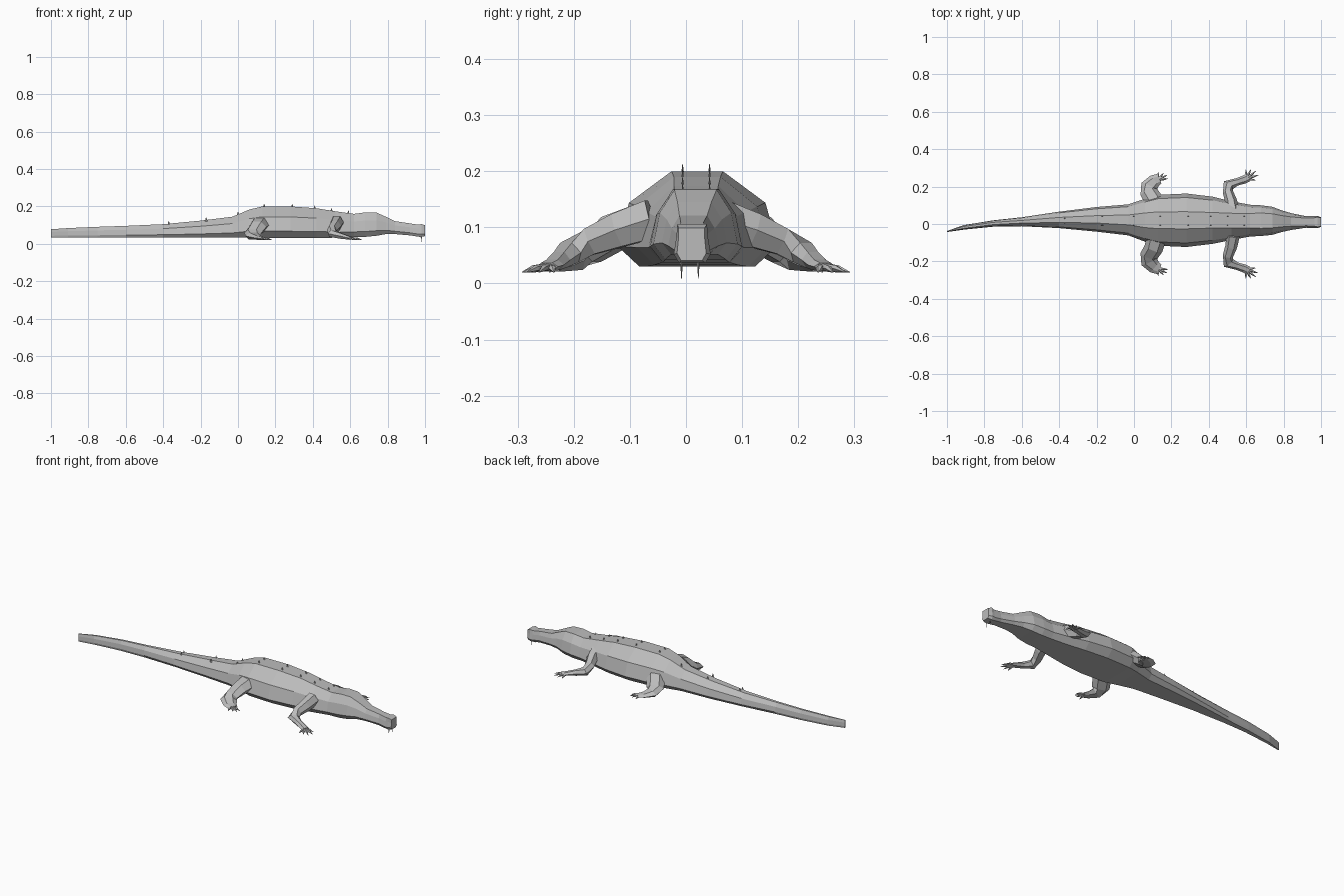
import bpy, bmesh, math
from mathutils import Vector

skin = bpy.data.materials.new("grey_skin")
skin.diffuse_color = (0.5, 0.5, 0.5, 1)


def make_object(name, bm):
    bmesh.ops.recalc_face_normals(bm, faces=bm.faces)
    me = bpy.data.meshes.new(name)
    bm.to_mesh(me)
    bm.free()
    me.materials.append(skin)
    ob = bpy.data.objects.new(name, me)
    bpy.context.collection.objects.link(ob)
    return ob


def loft(bm, rings):
    """Bridge equal-sized point rings and cap both ends."""
    vs = [[bm.verts.new(p) for p in r] for r in rings]
    n = len(vs[0])
    for a, b in zip(vs, vs[1:]):
        for i in range(n):
            j = (i + 1) % n
            bm.faces.new((a[i], a[j], b[j], b[i]))
    bm.faces.new(vs[0])
    bm.faces.new(vs[-1])


def limb(bm, path, sides=6):
    """Tube through (x, y, z, half width, half thickness) stations."""
    pts = [Vector(p[:3]) for p in path]
    rings = []
    for i, p in enumerate(path):
        t = (pts[min(i + 1, len(pts) - 1)] - pts[max(i - 1, 0)]).normalized()
        side = t.cross(Vector((0, 0, 1))).normalized()
        up = side.cross(t)
        rings.append([pts[i] + side * p[3] * math.cos(a) + up * p[4] * math.sin(a)
                      for a in (2 * math.pi * k / sides for k in range(sides))])
    loft(bm, rings)


# body: x, centre y, half width, bottom z, top z, flat-top fraction
stations = [
    (-1.0, -0.040, 0.003, 0.033, 0.078, 0.5),
    (-0.91, -0.018, 0.012, 0.033, 0.084, 0.4),
    (-0.75, 0.003, 0.017, 0.033, 0.091, 0.35),
    (-0.6, 0.012, 0.024, 0.033, 0.096, 0.3),
    (-0.4, 0.022, 0.044, 0.033, 0.105, 0.3),
    (-0.2, 0.025, 0.066, 0.033, 0.124, 0.3),
    (-0.03, 0.022, 0.083, 0.034, 0.145, 0.32),
    (0.06, 0.020, 0.115, 0.035, 0.183, 0.34),
    (0.13, 0.020, 0.136, 0.032, 0.2, 0.33),
    (0.28, 0.020, 0.143, 0.03, 0.2, 0.32),
    (0.42, 0.020, 0.126, 0.03, 0.19, 0.33),
    (0.52, 0.018, 0.104, 0.033, 0.174, 0.38),
    (0.62, 0.018, 0.085, 0.037, 0.16, 0.45),
    (0.68, 0.018, 0.082, 0.037, 0.168, 0.5),
    (0.74, 0.017, 0.075, 0.043, 0.167, 0.5),
    (0.79, 0.015, 0.058, 0.052, 0.145, 0.52),
    (0.84, 0.013, 0.045, 0.052, 0.121, 0.55),
    (0.92, 0.011, 0.031, 0.045, 0.109, 0.65),
    (0.965, 0.011, 0.032, 0.038, 0.102, 0.7),
    (0.98, 0.011, 0.033, 0.037, 0.106, 0.8),
    (1.0, 0.010, 0.026, 0.041, 0.099, 0.9),
]
rings = []
for x, cy, w, z0, z1, flat in stations:
    h = z1 - z0
    half = [(flat, 1.0), (max(0.85, flat), 0.67), (1.0, 0.22), (0.72, 0.0)]
    ring = [(x, cy + f * w, z0 + g * h) for f, g in half]
    ring += [(x, cy - f * w, z0 + g * h) for f, g in reversed(half)]
    rings.append(ring)
bm = bmesh.new()
loft(bm, rings)
make_object("body", bm)


def back_height(x):
    for a, b in zip(stations, stations[1:]):
        if a[0] <= x <= b[0]:
            return a[4] + (b[4] - a[4]) * (x - a[0]) / (b[0] - a[0])


# legs: limb tube plus fan of clawed toes
front_path = [(0.53, 0.06, 0.115, 0.036, 0.04), (0.52, 0.12, 0.095, 0.032, 0.035),
              (0.503, 0.17, 0.075, 0.028, 0.028), (0.505, 0.208, 0.055, 0.032, 0.022),
              (0.55, 0.225, 0.042, 0.02, 0.017), (0.59, 0.238, 0.033, 0.022, 0.011),
              (0.61, 0.248, 0.03, 0.022, 0.008)]
hind_path = [(0.12, 0.07, 0.105, 0.055, 0.045), (0.105, 0.13, 0.09, 0.05, 0.036),
             (0.08, 0.17, 0.058, 0.048, 0.026), (0.08, 0.2, 0.042, 0.045, 0.022),
             (0.11, 0.23, 0.032, 0.036, 0.012), (0.135, 0.242, 0.028, 0.028, 0.008)]
front_toes = [(0.598, 0.29), (0.625, 0.292), (0.652, 0.284), (0.665, 0.262), (0.65, 0.235)]
hind_toes = [(0.13, 0.278), (0.158, 0.272), (0.177, 0.262), (0.182, 0.243)]

for name, path, toes in (("front_leg", front_path, front_toes),
                         ("hind_leg", hind_path, hind_toes)):
    for s, label in ((1, "left"), (-1, "right")):
        bm = bmesh.new()
        limb(bm, [(p[0], s * p[1], *p[2:]) for p in path])
        ex, ey = path[-1][0] - 0.01, path[-1][1] - 0.006
        for tx, ty in toes:
            # each toe starts at the palm, bulges, then ends in a claw
            limb(bm, [(ex + (tx - ex) * f, s * (ey + (ty - ey) * f), z, r, r * 0.9)
                      for f, z, r in ((0.0, 0.03, 0.008), (0.6, 0.027, 0.0065),
                                      (1.0, 0.02, 0.001))], 5)
        make_object(label + "_" + name, bm)


def spike(bm, x, y, z, height, rx, ry):
    base = [(x + a * rx, y + b * ry, z) for a, b in ((1, 0), (0, 1), (-1, 0), (0, -1))]
    tip = [(x + 0.15 * (px - x), y + 0.15 * (py - y), z + height) for px, py, _ in base]
    loft(bm, [base, tip])


# two rows of spines along the back
bm = bmesh.new()
for x in (-0.37, -0.17, 0.0, 0.14, 0.29, 0.41, 0.5, 0.59):
    off = 0.012 if x < -0.3 else 0.024
    for s in (1, -1):
        spike(bm, x, 0.018 + s * off, back_height(x) - 0.008, 0.021, 0.008, 0.003)
make_object("back_spines", bm)

# snout teeth
bm = bmesh.new()
for y in (-0.008, 0.022):
    spike(bm, 0.98, y, 0.045, -0.036, 0.004, 0.003)
make_object("teeth", bm)
